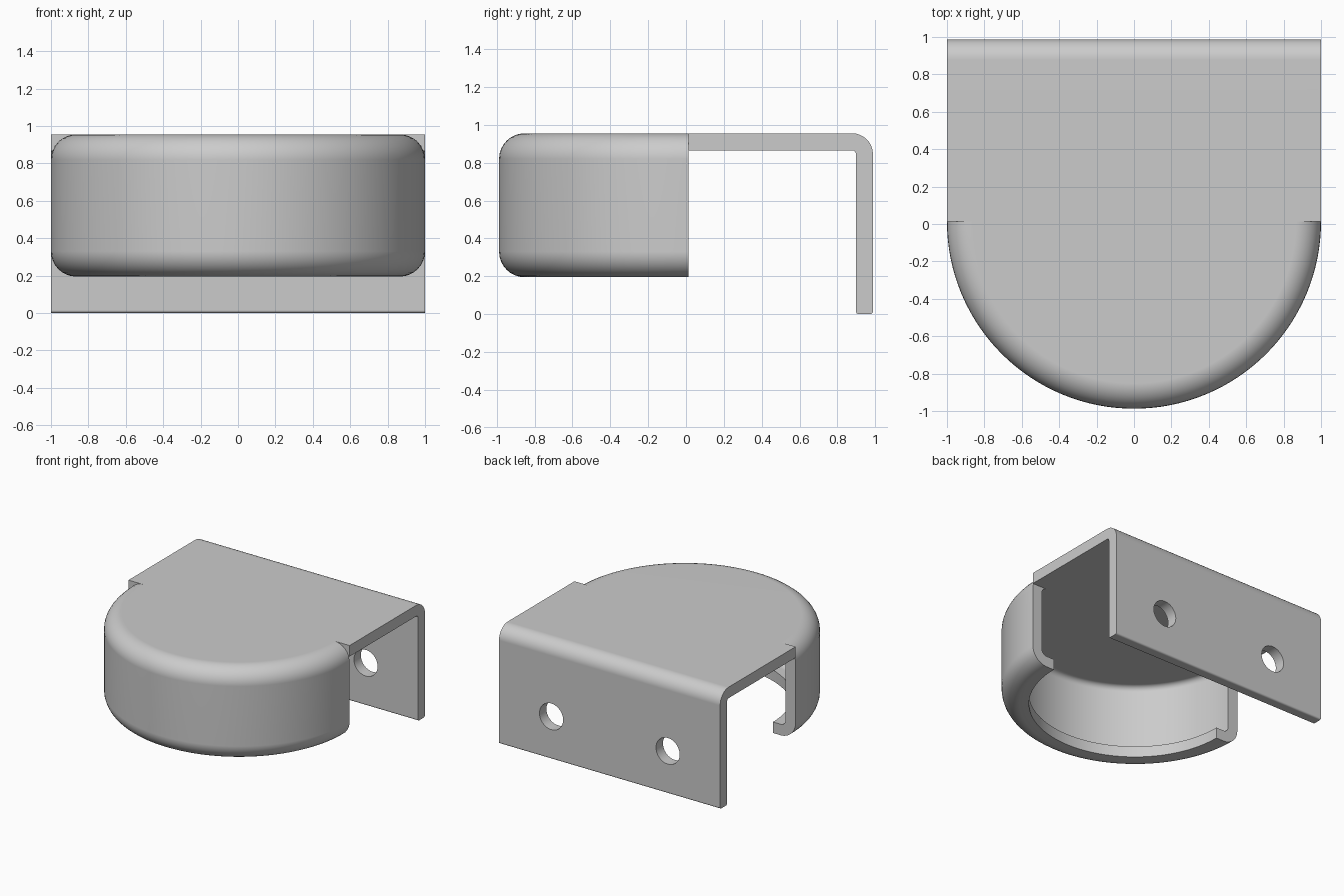
import bpy, bmesh, math
from mathutils import Vector

if "Cube" in bpy.data.objects:
    bpy.data.objects.remove(bpy.data.objects["Cube"])

CY = 0.0125          # y of the joint between round cover and bracket
TOP, T = 0.955, 0.09  # top height and sheet thickness
BACK = 0.9875


def rounded(corners, steps=8):
    """Outline of right-angled corners (a, b, radius) with arcs."""
    out = []
    n = len(corners)
    for i, (a, b, r) in enumerate(corners):
        p = Vector((a, b))
        if r == 0:
            out.append(p)
            continue
        u = (Vector(corners[i - 1][:2]) - p).normalized()
        v = (Vector(corners[(i + 1) % n][:2]) - p).normalized()
        c = p + (u + v) * r
        for k in range(steps + 1):
            t = math.pi / 2 * k / steps
            out.append(c - v * r * math.cos(t) - u * r * math.sin(t))
    return out


def finish(name, bm):
    bmesh.ops.recalc_face_normals(bm, faces=bm.faces)
    me = bpy.data.meshes.new(name)
    bm.to_mesh(me)
    bm.free()
    ob = bpy.data.objects.new(name, me)
    bpy.context.collection.objects.link(ob)
    return ob


def loft(name, rings):
    """Join equal closed rings with quads and cap both ends."""
    bm = bmesh.new()
    vs = [[bm.verts.new(p) for p in ring] for ring in rings]
    n = len(vs[0])
    for a, b in zip(vs, vs[1:]):
        for j in range(n):
            k = (j + 1) % n
            bm.faces.new((a[j], a[k], b[k], b[j]))
    bm.faces.new(vs[0])
    bm.faces.new(vs[-1])
    # collapse points on the turning axis
    bmesh.ops.remove_doubles(bm, verts=bm.verts, dist=1e-5)
    return finish(name, bm)


def boolean(ob, other, op):
    m = ob.modifiers.new(op, 'BOOLEAN')
    m.operation, m.solver, m.object = op, 'EXACT', other
    bpy.context.view_layer.objects.active = ob
    bpy.ops.object.modifier_apply(modifier=m.name)
    bpy.data.objects.remove(other, do_unlink=True)


# Bent mounting bracket: L profile extruded along x
lprof = rounded([(CY, TOP, 0), (BACK, TOP, 0.11), (BACK, 0, 0.015),
                 (BACK - T, 0, 0.015), (BACK - T, TOP - T, 0.02),
                 (CY, TOP - T, 0)])
bracket = loft("mounting_bracket",
               [[(x, p.x, p.y) for p in lprof] for x in (-1, 1)])

# Two screw holes
for x in (-0.527, 0.527):
    circle = [(0.107 * math.cos(2 * math.pi * i / 48),
               0.107 * math.sin(2 * math.pi * i / 48)) for i in range(48)]
    cutter = loft("hole_cutter",
                  [[(x + a, y, 0.348 + b) for a, b in circle] for y in (0.8, 1.1)])
    cutter.hide_render = True
    boolean(bracket, cutter, 'DIFFERENCE')

# Half-round cover: C section with bottom lip turned through 180 degrees
cprof = rounded([(0, TOP - T, 0), (1 - T, TOP - T, 0.045),
                 (1 - T, 0.285, 0.045), (0.795, 0.285, 0), (0.795, 0.195, 0),
                 (1, 0.195, 0.135), (1, TOP, 0.135), (0, TOP, 0)])
STEPS = 64
angles = [math.pi + math.pi * i / STEPS for i in range(STEPS + 1)]
cover = loft("half_round_cover",
             [[(p.x * math.cos(a), CY + (p.x * math.sin(a) if 0 < i < STEPS else 0), p.y)
               for p in cprof] for i, a in enumerate(angles)])

# Weld both into one sheet part
boolean(cover, bracket, 'UNION')
cover.name = "bracket_cover"
bpy.ops.object.select_all(action='DESELECT')
cover.select_set(True)
bpy.context.view_layer.objects.active = cover
bpy.ops.object.shade_smooth_by_angle(angle=math.radians(30))
wn = cover.modifiers.new("weighted_normals", 'WEIGHTED_NORMAL')
wn.keep_sharp = True
